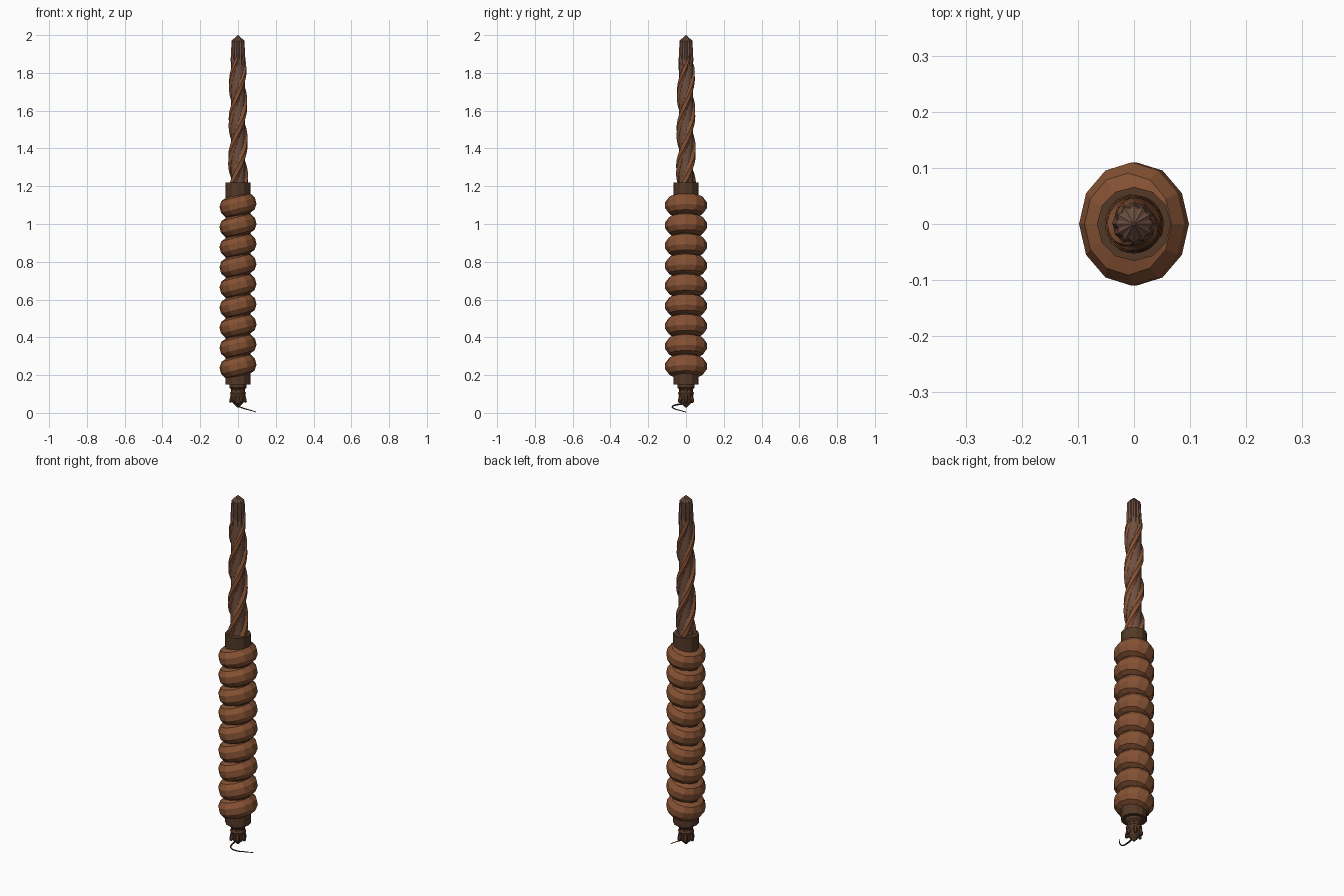
import bpy, bmesh, math
from mathutils import Matrix, Vector

if "Cube" in bpy.data.objects:
    bpy.data.objects.remove(bpy.data.objects["Cube"])


def material(name, rgb):
    m = bpy.data.materials.new(name)
    m.diffuse_color = (*rgb, 1)
    m.use_nodes = True
    m.node_tree.nodes["Principled BSDF"].inputs["Base Color"].default_value = m.diffuse_color
    return m


BARK = material("grey_brown_wood", (0.155, 0.078, 0.052))
VINE = material("orange_brown_wood", (0.235, 0.084, 0.034))
DARK = material("dark_wood", (0.085, 0.040, 0.020))
HAIR = material("dark_fibre", (0.035, 0.018, 0.010))


def make(name, bm, mat):
    bmesh.ops.recalc_face_normals(bm, faces=bm.faces)
    me = bpy.data.meshes.new(name)
    bm.to_mesh(me)
    bm.free()
    me.materials.append(mat)
    ob = bpy.data.objects.new(name, me)
    bpy.context.collection.objects.link(ob)
    return ob


def loft(name, rings, mat):
    """Skin a list of equally long point loops and cap both ends."""
    bm = bmesh.new()
    loops = [[bm.verts.new(p) for p in r] for r in rings]
    n = len(loops[0])
    for a, b in zip(loops, loops[1:]):
        for i in range(n):
            j = (i + 1) % n
            bm.faces.new((a[i], a[j], b[j], b[i]))
    bm.faces.new(loops[0][::-1])
    bm.faces.new(loops[-1])
    return make(name, bm, mat)


def circle(r, z, n=12, flute=0.0):
    return [((r - flute * (i % 2)) * Vector((math.cos(2 * math.pi * i / n),
             math.sin(2 * math.pi * i / n), 0))) + Vector((0, 0, z)) for i in range(n)]


def lathe(name, profile, mat, n=12):
    return loft(name, [circle(r, z, n) for r, z in profile], mat)


def tube(name, path, radii, mat, n=6):
    """Round tube along a path with a radius per point."""
    rings = []
    for i, p in enumerate(path):
        t = (path[min(i + 1, len(path) - 1)] - path[max(i - 1, 0)]).normalized()
        ref = Vector((0, 0, 1)) if abs(t.z) < 0.8 else Vector((p.x, p.y, 0)).normalized()
        if ref.length < 0.1:
            ref = Vector((1, 0, 0))
        u = t.cross(ref).normalized()
        v = t.cross(u)
        rings.append([p + radii[i] * (u * math.cos(2 * math.pi * k / n)
                      + v * math.sin(2 * math.pi * k / n)) for k in range(n)])
    return loft(name, rings, mat)


# Tapered shaft with a fluted, pointed end
loft("shaft", [circle(0.038, 1.20, 24), circle(0.037, 1.60, 24), circle(0.037, 1.84, 24),
               circle(0.039, 1.87, 24, 0.006), circle(0.034, 1.97, 24, 0.005),
               circle(0.002, 2.0, 24)], BARK)

# Three vines wound around the shaft
for k in range(3):
    path, radii = [], []
    for i in range(37):
        f = i / 36
        z = 1.215 + 0.68 * f
        a = 2 * math.pi * ((z - 1.24) / 0.6 + k / 3)
        r = 0.035 - 0.004 * f
        path.append(Vector((r * math.cos(a), r * math.sin(a), z)))
        radii.append((0.020 - 0.004 * f) * min(1, 0.35 + 6 * (1 - f)))
    tube(f"shaft_vine_{k + 1}", path, radii, VINE)

# Grip core, showing as a collar at each end
lathe("grip_core", [(0.066, 0.15), (0.066, 1.22)], DARK)

# Tilted oval rings stacked along the grip
MAJ, MINOR, SIDES, CROSS = 0.060, 0.050, 12, 10
for k in range(9):
    bm = bmesh.new()
    grid = []
    for i in range(SIDES):
        a = 2 * math.pi * i / SIDES
        row = []
        for j in range(CROSS):
            b = 2 * math.pi * (j + 0.5) / CROSS
            r = MAJ + MINOR * math.cos(b) / math.cos(math.pi / CROSS)
            row.append(bm.verts.new((0.88 * r * math.cos(a), r * math.sin(a),
                                     1.07 * MINOR * math.sin(b))))
        grid.append(row)
    for i in range(SIDES):
        for j in range(CROSS):
            p, q, m = grid[i], grid[(i + 1) % SIDES], (j + 1) % CROSS
            bm.faces.new((p[j], q[j], q[m], p[m]))
    bm.transform(Matrix.Translation((0, 0, 0.247 + 0.1065 * k))
                 @ Matrix.Rotation(math.radians(-14), 4, 'Y'))
    make(f"grip_ring_{k + 1}", bm, VINE)

# Pommel neck with a small bead and a pointed core
lathe("pommel_neck", [(0.046, 0.152), (0.046, 0.135), (0.036, 0.125), (0.036, 0.115),
                      (0.042, 0.105), (0.036, 0.085), (0.030, 0.055), (0.004, 0.028)], DARK)

# Prongs flaring out below the neck
for k in range(6):
    a = 2 * math.pi * k / 6
    d = Vector((math.cos(a), math.sin(a), 0))
    path = [d * r + Vector((0, 0, z)) for r, z in
            ((0.028, 0.125), (0.029, 0.095), (0.036, 0.068), (0.042, 0.055))]
    tube(f"pommel_prong_{k + 1}", path, [0.010, 0.011, 0.011, 0.006], DARK)

# Loose curling fibre at the base
keys = [Vector(p) for p in ((0, 0, 0.05), (-0.004, -0.045, 0.044), (0.006, -0.072, 0.034),
                            (0.035, -0.062, 0.022), (0.070, -0.030, 0.013), (0.095, 0, 0.004))]
pts = []
for i in range(len(keys) - 1):
    p0, p1, p2, p3 = (keys[max(i - 1, 0)], keys[i], keys[i + 1], keys[min(i + 2, 5)])
    for s in range(4):
        t = s / 4
        pts.append(0.5 * (2 * p1 + (p2 - p0) * t + (2 * p0 - 5 * p1 + 4 * p2 - p3) * t * t
                          + (3 * p1 - p0 - 3 * p2 + p3) * t ** 3))
pts.append(keys[-1])
tube("loose_fibre", pts, [0.005 - 0.003 * i / (len(pts) - 1) for i in range(len(pts))], HAIR, 5)
